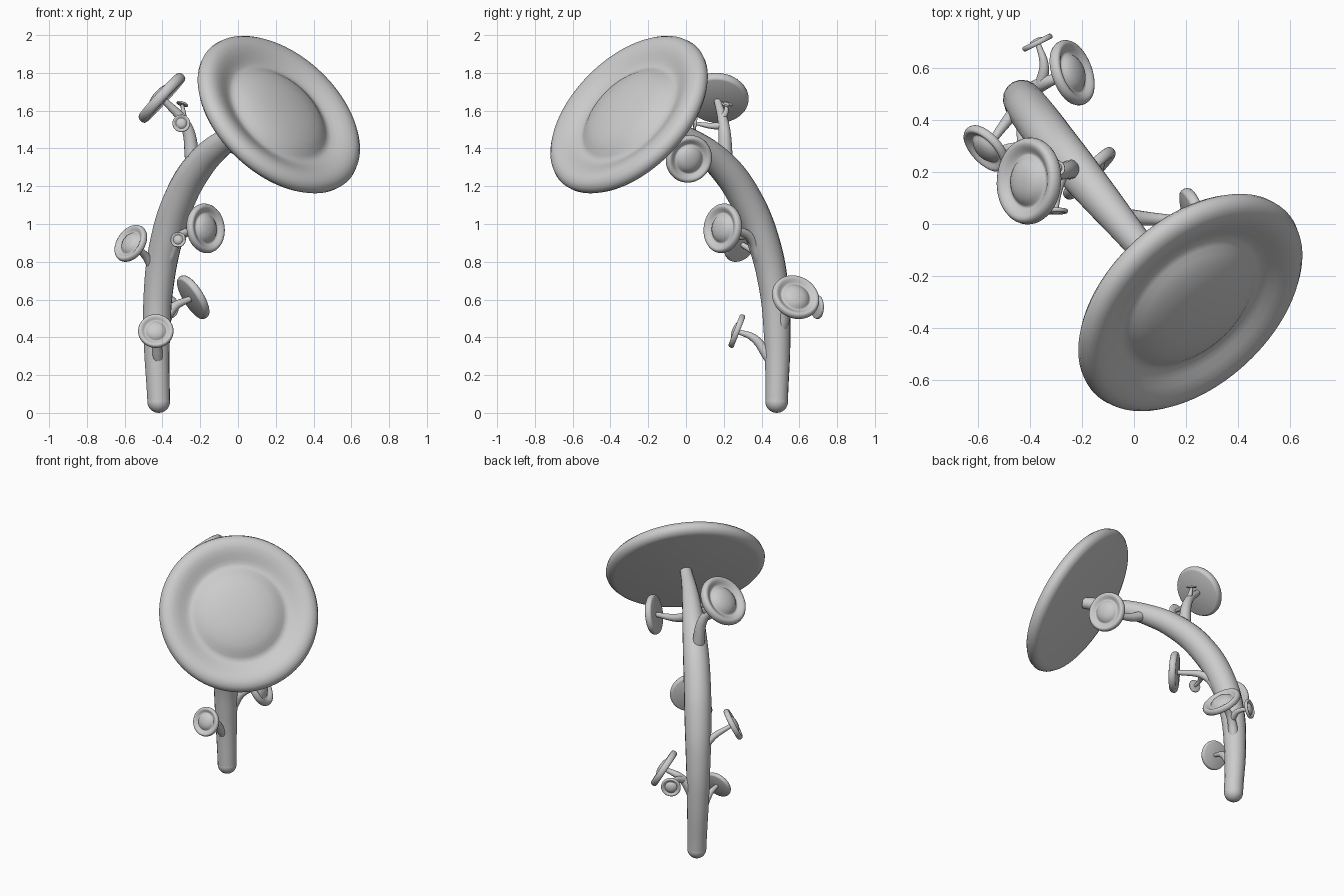
import bpy, bmesh, math
from mathutils import Vector

if "Cube" in bpy.data.objects:
    bpy.data.objects.remove(bpy.data.objects["Cube"])


def tube(name, pts):
    """Smooth tapered tube through (x, y, z, radius) points."""
    cu = bpy.data.curves.new(name, 'CURVE')
    cu.dimensions = '3D'
    cu.bevel_depth = 1.0
    cu.bevel_resolution = 6
    cu.resolution_u = 10
    cu.use_fill_caps = True
    sp = cu.splines.new('BEZIER')
    sp.radius_interpolation = 'CARDINAL'
    sp.bezier_points.add(len(pts) - 1)
    for bp, (x, y, z, r) in zip(sp.bezier_points, pts):
        bp.co = (x, y, z)
        bp.radius = r
        bp.handle_left_type = bp.handle_right_type = 'AUTO'
    ob = bpy.data.objects.new(name, cu)
    bpy.context.collection.objects.link(ob)


# Cap outline as (radius, height): flat back, round rim, groove, central dome
PROFILE = [(0, -.09), (.90, -.09), (.955, -.075), (.99, -.035), (1, .005), (.985, .05),
           (.95, .085), (.89, .105), (.82, .098), (.75, .073), (.69, .045), (.64, .026),
           (.60, .022), (.56, .042), (.51, .076), (.42, .118), (.28, .15), (.14, .165), (0, .17)]


def cap(name, centre, normal, radius, seg=48, thick=1.0):
    """Dished disc facing along normal."""
    bm = bmesh.new()
    vs = [bm.verts.new((r, 0, h)) for r, h in PROFILE]
    es = [bm.edges.new(p) for p in zip(vs, vs[1:])]
    bmesh.ops.spin(bm, geom=vs + es, cent=(0, 0, 0), axis=(0, 0, 1),
                   angle=math.tau, steps=seg)
    bmesh.ops.remove_doubles(bm, verts=bm.verts, dist=1e-4)
    bmesh.ops.recalc_face_normals(bm, faces=bm.faces)
    for f in bm.faces:
        f.smooth = True
    me = bpy.data.meshes.new(name)
    bm.to_mesh(me)
    bm.free()
    ob = bpy.data.objects.new(name, me)
    bpy.context.collection.objects.link(ob)
    ob.location = centre
    ob.rotation_euler = Vector(normal).to_track_quat('Z', 'Y').to_euler()
    ob.scale = (radius, radius, radius * thick)


# Main stem with rounded foot
tube("main_stem", [(-.42, .48, .06, .06), (-.43, .483, .4, .070), (-.42, .465, .66, .078),
                   (-.382, .413, .9, .085), (-.305, .312, 1.14, .086), (-.205, .19, 1.31, .08),
                   (-.08, .04, 1.43, .067), (.05, -.115, 1.505, .052), (.19, -.27, 1.555, .037)])
bpy.ops.mesh.primitive_uv_sphere_add(segments=32, ring_count=16, radius=.06,
                                     location=(-.42, .48, .06))
bpy.context.object.name = "stem_foot"
bpy.ops.object.shade_smooth()

# Main cap
cap("main_cap", (.215, -.30, 1.578), (.55, -.59, .59), .507, 96)

# Side sprouts: name, stalk start, stalk middle, cap centre, cap normal, cap radius
SPROUTS = [
    ("low_front", (-.425, .44, .29), (-.43, .36, .395), (-.435, .27, .433), (0, -.93, .36), .094),
    ("low_right", (-.41, .50, .43), (-.345, .54, .555), (-.238, .58, .612), (.8, .29, .5), .13),
    ("low_back", (-.355, .54, .55), (-.345, .61, .57), (-.37, .695, .56), (-.45, .89, 0), .063),
    ("mid_left", (-.425, .46, .68), (-.475, .41, .81), (-.567, .29, .897), (-.65, -.61, .45), .107),
    ("mid_front", (-.375, .40, .80), (-.31, .34, .93), (-.172, .195, .977), (.70, -.70, .1), .132),
    ("mid_bud", (-.29, .315, .94), (-.31, .28, .93), (-.317, .22, .917), (-.1, -1, .15), .041),
    ("high_left", (-.24, .21, 1.33), (-.275, .20, 1.52), (-.402, .165, 1.667), (-.73, .05, .67), .167),
    ("high_front_bud", (-.27, .20, 1.52), (-.29, .13, 1.52), (-.30, .05, 1.533), (0, -1, .15), .047),
    ("high_top_bud", (-.29, .19, 1.56), (-.29, .21, 1.59), (-.295, .215, 1.635), (.3, .3, .9), .032),
    ("top_right", (-.06, .03, 1.42), (.06, .02, 1.37), (.235, .015, 1.345), (.92, .32, -.2), .128),
]
for name, start, mid, centre, normal, rad in SPROUTS:
    r = .012 + .14 * rad
    n = Vector(normal).normalized()
    end = Vector(centre) - n * rad * .06
    tube(name + "_stalk", [(*start, r * 1.1), (*mid, r * .85), (*end, r * .5)])
    cap(name + "_cap", centre, n, rad, thick=1.65)
